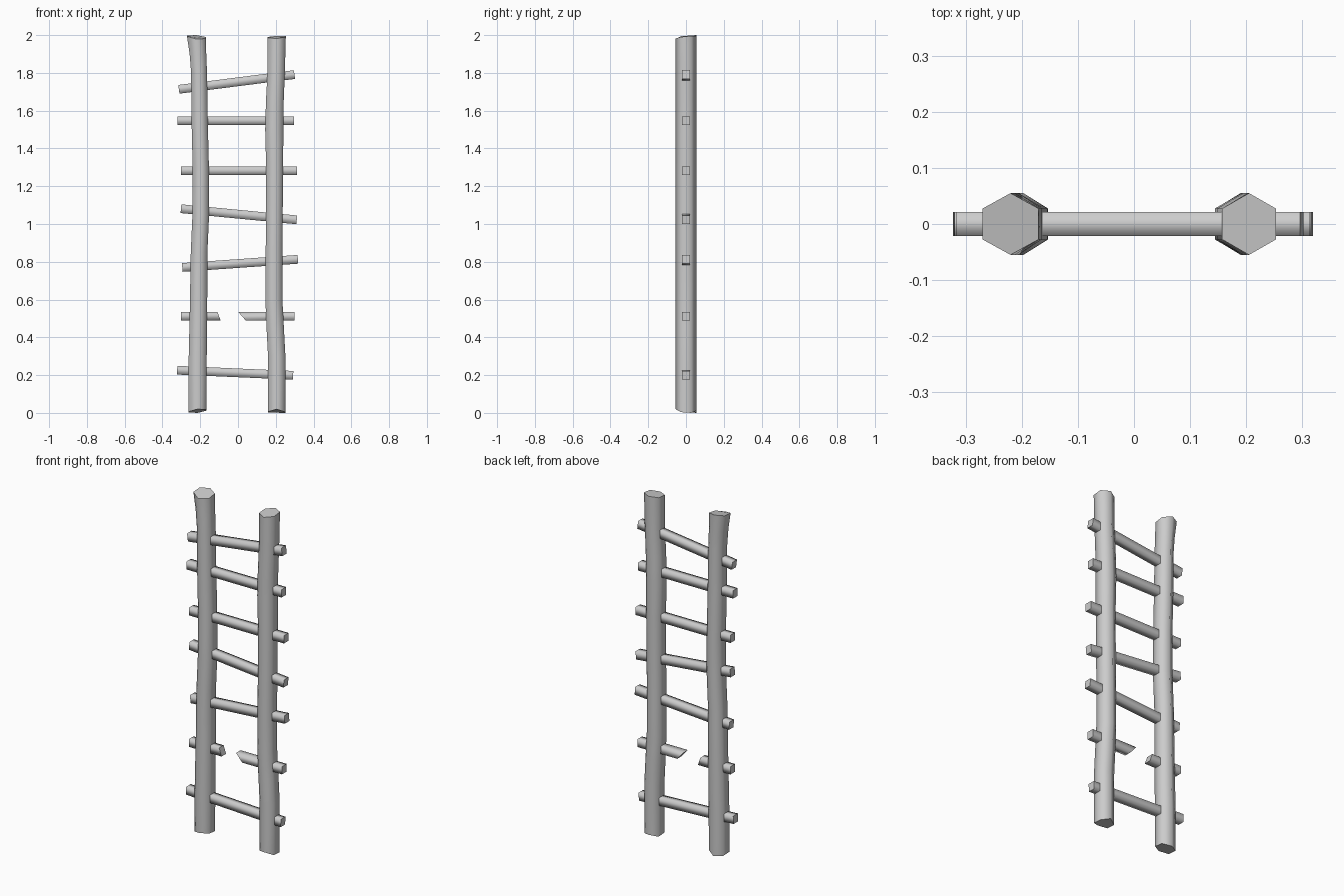
import bpy, bmesh
from math import cos, sin, radians

if "Cube" in bpy.data.objects:
    bpy.data.objects.remove(bpy.data.objects["Cube"])


def loft(name, rings):
    """Skin matching rings: smooth sides, crisp flat ends."""
    bm = bmesh.new()
    loops = [[bm.verts.new(p) for p in ring] for ring in rings]
    n = len(loops[0])
    for a, b in zip(loops, loops[1:]):
        for i in range(n):
            f = bm.faces.new((a[i], a[(i + 1) % n], b[(i + 1) % n], b[i]))
            f.smooth = True
    caps = [bm.faces.new(loops[0][::-1]), bm.faces.new(loops[-1])]
    for cap in caps:
        for e in cap.edges:
            e.smooth = False
    bmesh.ops.recalc_face_normals(bm, faces=bm.faces)
    me = bpy.data.meshes.new(name)
    bm.to_mesh(me)
    bm.free()
    ob = bpy.data.objects.new(name, me)
    bpy.context.collection.objects.link(ob)
    return ob


def rail(name, path, bottom, top):
    """Crooked six-sided pole; path is (z, centre x, half width).
    bottom/top are chips cut out of the end at each corner, from the front corner round."""
    rings = []
    for k, (z, cx, hw) in enumerate(path):
        ring = []
        for i in range(6):
            a = radians(-90 + 60 * i)
            dz = bottom[i] if k == 0 else -top[i] if k == len(path) - 1 else 0
            ring.append((cx + hw / cos(radians(30)) * cos(a), 0.055 * sin(a), z + dz))
        rings.append(ring)
    return loft(name, rings)


def rung(name, x0, z0, x1, z1, cut0=0, cut1=0):
    """Square stick; cut0/cut1 skew the end so the break is slanted."""
    h, w = 0.023, 0.021
    slope = (z1 - z0) / (x1 - x0)
    rings = []
    for x, z, cut in ((x0, z0, cut0), (x1, z1, cut1)):
        rings.append([(x + s * (cut - slope * h), y * w, z + s * h)
                      for y, s in ((-1, -1), (1, -1), (1, 1), (-1, 1))])
    return loft(name, rings)


# Side rails
rail("left_rail",
     [(0, -0.215, 0.047), (0.25, -0.214, 0.048), (0.55, -0.209, 0.046),
      (0.85, -0.206, 0.044), (1.05, -0.197, 0.044), (1.3, -0.197, 0.043),
      (1.55, -0.203, 0.043), (1.8, -0.206, 0.042), (1.9, -0.212, 0.044),
      (2.0, -0.220, 0.050)],
     (0.02, 0.018, 0.012, 0.0, 0.003, 0.006),
     (0.022, 0.018, 0.01, 0.0, 0.002, 0.006))
rail("right_rail",
     [(0, 0.205, 0.046), (0.3, 0.205, 0.046), (0.45, 0.197, 0.046),
      (0.6, 0.190, 0.045), (0.9, 0.191, 0.044), (1.3, 0.194, 0.045),
      (1.5, 0.192, 0.048), (1.65, 0.195, 0.047), (1.8, 0.202, 0.046),
      (2.0, 0.205, 0.048)],
     (0.02, 0.004, 0.0, 0.012, 0.002, 0.006),
     (0.018, 0.01, 0.004, 0.004, 0.01, 0.014))

# Whole rungs, bottom to top
for i, ends in enumerate([
        (-0.322, 0.226, 0.292, 0.199),
        (-0.295, 0.770, 0.317, 0.813),
        (-0.302, 1.081, 0.311, 1.022),
        (-0.303, 1.282, 0.313, 1.282),
        (-0.320, 1.547, 0.297, 1.547),
        (-0.313, 1.713, 0.299, 1.791)]):
    rung(f"rung_{i + 1}", *ends)

# Snapped rung in two stubs
rung("broken_rung_left", -0.303, 0.511, -0.100, 0.511, cut1=-0.008)
rung("broken_rung_right", 0.022, 0.511, 0.300, 0.511, cut0=-0.020)
